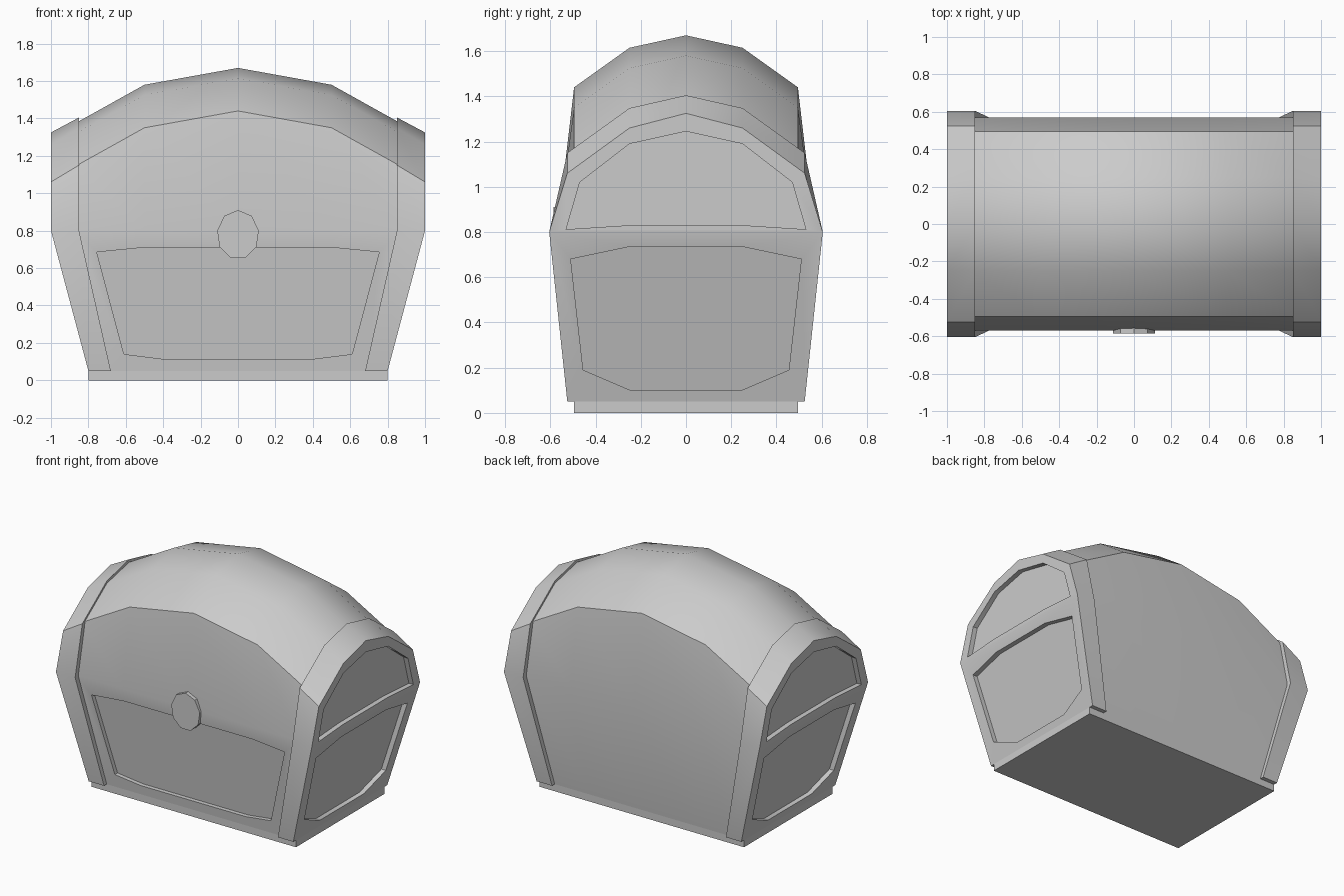
import bpy, bmesh, math

if "Cube" in bpy.data.objects:
    bpy.data.objects.remove(bpy.data.objects["Cube"])


def finish(name, verts, faces):
    bm = bmesh.new()
    vs = [bm.verts.new(v) for v in verts]
    for f in faces:
        bm.faces.new([vs[i] for i in f])
    bmesh.ops.recalc_face_normals(bm, faces=bm.faces)
    me = bpy.data.meshes.new(name)
    bm.to_mesh(me)
    bm.free()
    ob = bpy.data.objects.new(name, me)
    bpy.context.collection.objects.link(ob)
    return ob


def loft(name, rings, split_caps=False):
    """Skin equal-length closed rings; caps may be split along the fold at points 1 / n-2."""
    n = len(rings[0])
    verts = [p for r in rings for p in r]
    faces = []
    for k in range(len(rings) - 1):
        a, b = k * n, (k + 1) * n
        faces += [(a + i, a + (i + 1) % n, b + (i + 1) % n, b + i) for i in range(n)]
    for o in (0, (len(rings) - 1) * n):
        if split_caps:
            faces += [(o, o + 1, o + n - 2, o + n - 1), tuple(range(o + 1, o + n - 1))]
        else:
            faces.append(tuple(range(o, o + n)))
    return finish(name, verts, faces)


def mirrored(half):
    """Full outline from its positive half, mirrored in the first coordinate."""
    return half + [(-u, v) for u, v in reversed(half) if abs(u) > 1e-6]


def section(x, foot_x, foot_y, belly_y, rim, shoulder, crown):
    half = [(foot_y, 0.05), (belly_y, 0.8), rim, shoulder, (0, crown)]
    return [(foot_x if z < 0.1 else x, y, z) for y, z in mirrored(half)]


def carve(target, cutter):
    m = target.modifiers.new("recess", 'BOOLEAN')
    m.operation, m.solver, m.object = 'DIFFERENCE', 'EXACT', cutter
    bpy.context.view_layer.objects.active = target
    bpy.ops.object.modifier_apply(modifier=m.name)
    bpy.data.objects.remove(cutter)


def smooth(ob):
    bpy.ops.object.select_all(action='DESELECT')
    ob.select_set(True)
    bpy.context.view_layer.objects.active = ob
    bpy.ops.object.shade_smooth_by_angle(angle=math.radians(30))


# Barrel-shaped chest body
stations = [(-0.87, 1.374), (-0.5, 1.58), (0, 1.67), (0.5, 1.58), (0.87, 1.374)]
body = loft("chest_body", [section(x, 0.8 * x, 0.495, 0.57, (0.495, c - 0.23),
                                   (0.25, c - 0.055), c) for x, c in stations], True)

# Sunken front panel, parallel to the leaning front wall
panel = mirrored([(0.41, 0.115), (0.61, 0.14), (0.755, 0.685), (0.5, 0.71)])
carve(body, loft("front_cutter", [
    [(x, -(0.495 + 0.1 * (z - 0.05)) + d, z) for x, z in panel] for d in (-0.1, 0.03)]))
smooth(body)

# End frames with two sunken panels each
lower = mirrored([(0.245, 0.10), (0.455, 0.19), (0.51, 0.68), (0.25, 0.735)])
upper = mirrored([(0.25, 0.83), (0.53, 0.812), (0.47, 1.02), (0.25, 1.19), (0, 1.245)])
for s, side in ((1, "right"), (-1, "left")):
    frame = loft(side + "_end_frame", [
        section(s * 0.85, s * 0.68, 0.525, 0.605, (0.525, 1.15), (0.25, 1.348), 1.405),
        section(s * 1.0, s * 0.8, 0.525, 0.605, (0.525, 1.06), (0.25, 1.26), 1.325)], True)
    carve(frame, loft("lower_cutter", [
        [(s * (0.8 + (z - 0.05) * 0.2 / 0.75 + d), y, z) for y, z in lower]
        for d in (0.1, -0.035)]))
    carve(frame, loft("upper_cutter", [
        [(s * (1 + d), y, z) for y, z in upper] for d in (0.1, -0.035)]))
    smooth(frame)

# Base plate
loft("base_plate", [[(-0.8, -0.495, z), (0.8, -0.495, z), (0.8, 0.495, z), (-0.8, 0.495, z)]
                    for z in (0, 0.05)])

# Nine-sided lock
angles = [math.radians(90 + 40 * i) for i in range(9)]
loft("lock", [[(0.113 * math.cos(a), y, 0.778 + 0.132 * math.sin(a)) for a in angles]
              for y in (-0.52, -0.586)])
